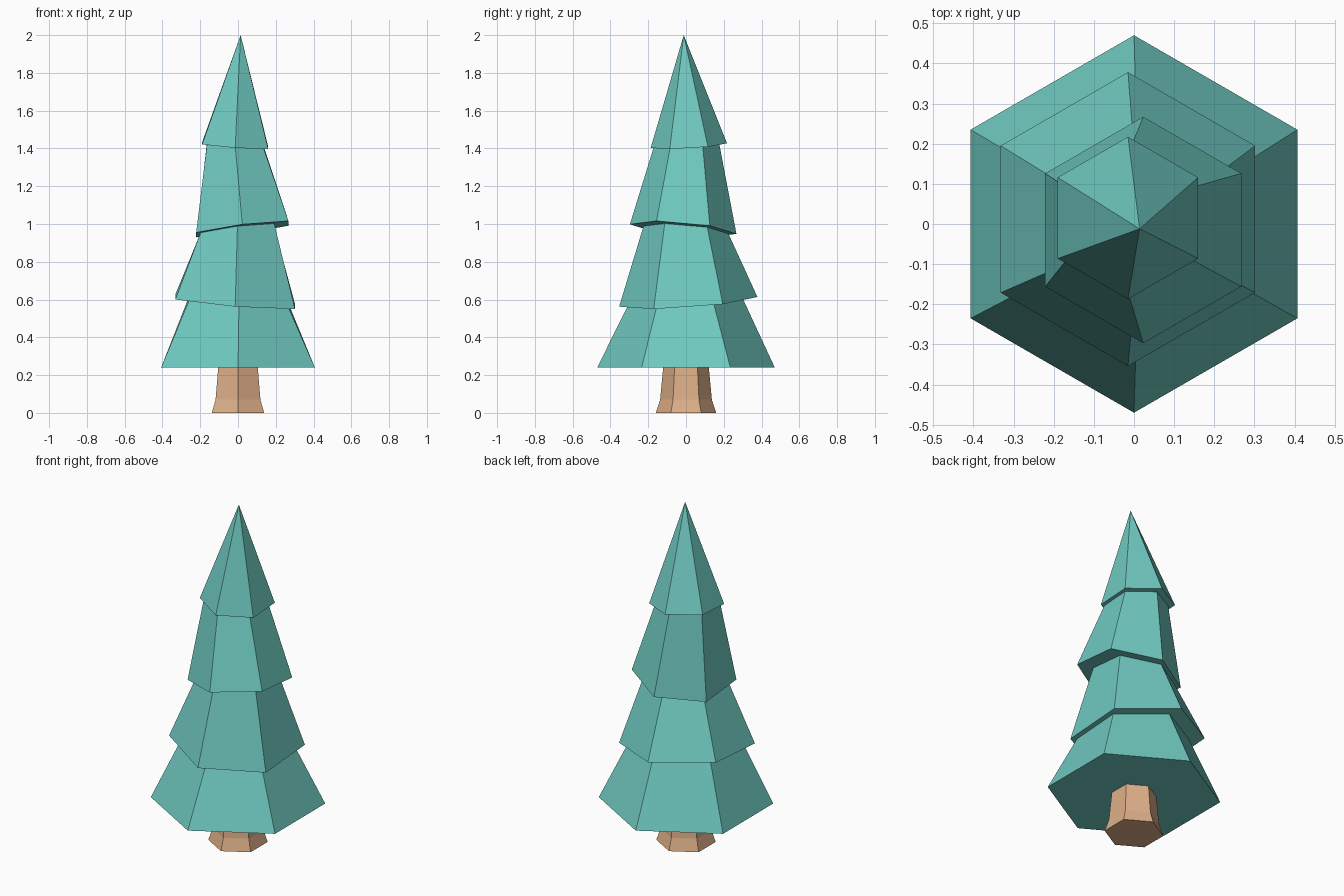
import bpy, bmesh
from math import sin, cos, pi
from mathutils import Vector

if "Cube" in bpy.data.objects:
    bpy.data.objects.remove(bpy.data.objects["Cube"])

SIDES = 6


def ring(cx, cy, r, z, sx=0.0, sy=0.0, ox=0.0, oy=0.0):
    """Hexagon lying on the plane through (ox, oy, z) with slopes sx, sy."""
    pts = []
    for i in range(SIDES):
        a = pi / 2 + 2 * pi * i / SIDES
        x, y = cx + r * cos(a), cy + r * sin(a)
        pts.append(Vector((x, y, z + sx * (x - ox) + sy * (y - oy))))
    return pts


def loft(name, rings, color, apex=None):
    """Bridge the rings from bottom to top; close with a cap or an apex."""
    bm = bmesh.new()
    loops = [[bm.verts.new(p) for p in r] for r in rings]
    bm.faces.new(loops[0][::-1])
    for lo, hi in zip(loops, loops[1:]):
        for i in range(SIDES):
            j = (i + 1) % SIDES
            bm.faces.new((lo[i], lo[j], hi[j], hi[i]))
    top = loops[-1]
    if apex:
        tip = bm.verts.new(apex)
        for i in range(SIDES):
            bm.faces.new((top[i], top[(i + 1) % SIDES], tip))
    else:
        bm.faces.new(top)
    bmesh.ops.recalc_face_normals(bm, faces=bm.faces)
    mesh = bpy.data.meshes.new(name)
    bm.to_mesh(mesh)
    bm.free()
    mat = bpy.data.materials.new(name + "_color")
    mat.diffuse_color = (*color, 1)
    mat.use_nodes = True
    mat.node_tree.nodes["Principled BSDF"].inputs["Base Color"].default_value = mat.diffuse_color
    mesh.materials.append(mat)
    obj = bpy.data.objects.new(name, mesh)
    bpy.context.collection.objects.link(obj)
    return obj


# Trunk: flared hexagonal post
loft("trunk", [ring(0, 0, 0.16, 0), ring(0, 0, 0.137, 0.07), ring(0, 0, 0.12, 0.25)],
     (0.73, 0.43, 0.25))

# Foliage: bottom skirt, then tilted tiers with a flat underside ring each
# (neck x, y, radius), (rim x, y, radius, height, x slope, y slope)
tiers = [
    ((0.005, -0.005, 0.305), (-0.015, 0.012, 0.366, 0.588, -0.08, 0.07)),
    ((-0.003, 0.0, 0.225), (0.023, -0.015, 0.282, 0.973, 0.125, -0.09)),
    ((-0.014, 0.002, 0.174), (-0.015, 0.015, 0.202, 1.415, -0.07, 0.06)),
]
rings = [ring(0, 0, 0.47, 0.24)]
for neck, (x, y, r, z, sx, sy) in tiers:
    rings.append(ring(*neck, z, sx, sy, x, y))
    rings.append(ring(x, y, r, z, sx, sy, x, y))
loft("foliage", rings, (0.16, 0.59, 0.53), apex=(0.014, -0.012, 2.0))
